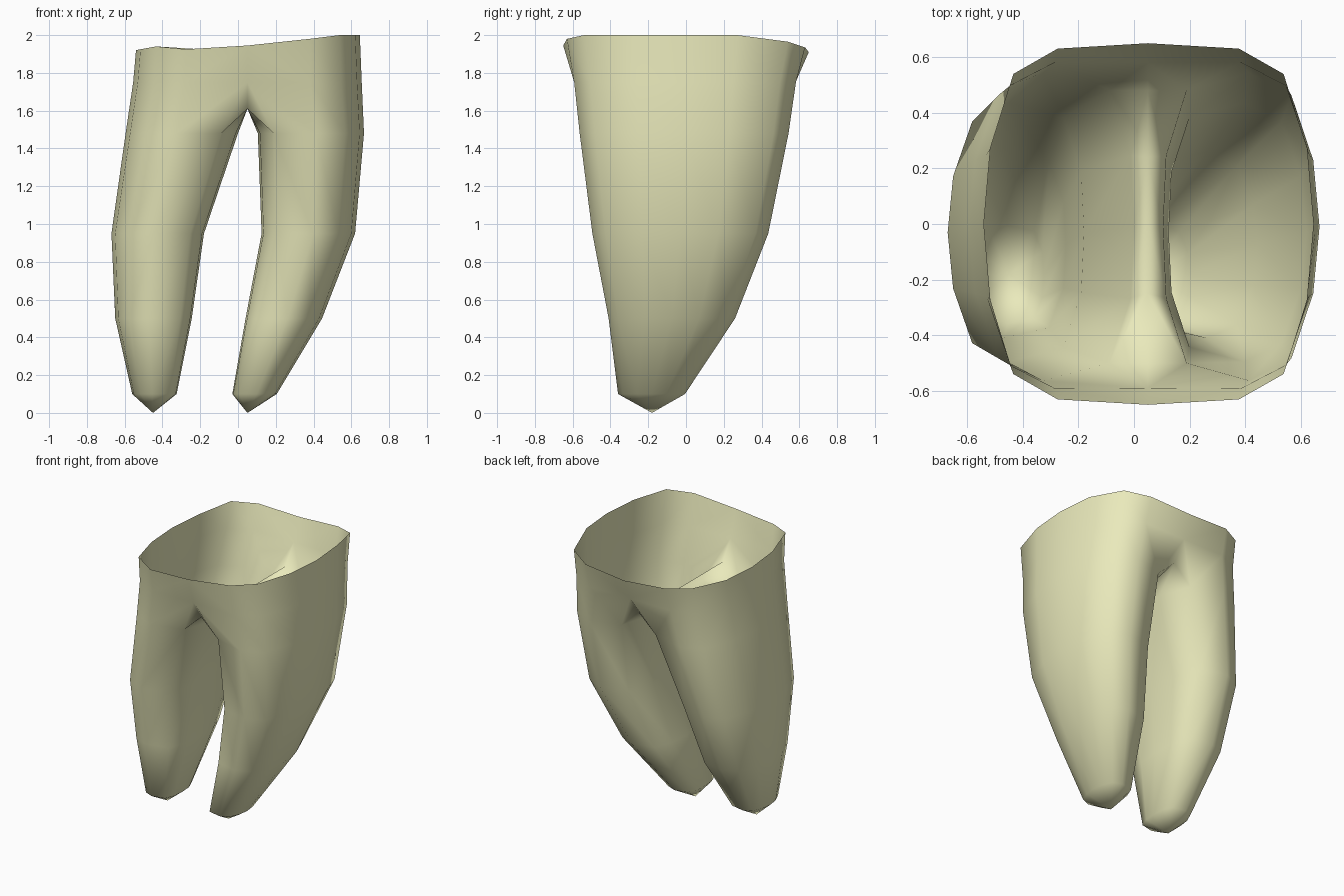
import bpy, bmesh

if "Cube" in bpy.data.objects:
    bpy.data.objects.remove(bpy.data.objects["Cube"])

# Section template, front to back: u = 0 inner .. 1 outer, v = -1 front .. 1 back
OUTER = [(.55, -.97), (.82, -.83), (.96, -.42), (1, 0), (.96, .42), (.82, .83), (.55, .97)]
INNER = [(.15, .86), (.02, .45), (0, 0), (.02, -.45), (.15, -.86)]

bm = bmesh.new()


def ring(template, z, xi, xo, yf, yb):
    """One section row; z is a height or a list of heights."""
    zs = z if isinstance(z, list) else [z] * len(template)
    return [bm.verts.new((xi + (xo - xi) * u, (yf + yb) / 2 + v * (yb - yf) / 2, h))
            for (u, v), h in zip(template, zs)]


def bridge(a, b, closed=False):
    n = len(a)
    for i in range(n if closed else n - 1):
        j = (i + 1) % n
        bm.faces.new((a[i], a[j], b[j], b[i]))


# Shared centre line: rim, collar and the saddle between the legs
rim_f, rim_b = bm.verts.new((.05, -.65, 1.945)), bm.verts.new((.05, .65, 1.91))
col_f, col_b = bm.verts.new((.05, -.59, 1.75)), bm.verts.new((.05, .58, 1.75))
saddle = [bm.verts.new((.05, y, 1.61)) for y in (.48, .24, 0, -.25, -.5)]


def leg(rim_z, x_rim, x_collar, rows, tip):
    rim = [rim_f] + ring(OUTER, rim_z, .05, x_rim, -.65, .65) + [rim_b]
    collar = [col_f] + ring(OUTER, 1.75, .05, x_collar, -.61, .6) + [col_b]
    bridge(rim, collar)
    rings = [ring(OUTER + INNER, *r) for r in rows]
    top = rings[0]
    # Collar to leg top, then the underside of the saddle
    bridge(collar, [top[11]] + top[:8])
    bridge(saddle, top[7:])
    bm.faces.new((col_f, top[11], saddle[4]))
    bm.faces.new((col_b, top[7], saddle[0]))
    for a, b in zip(rings, rings[1:]):
        bridge(a, b, True)
    # Blunt pointed end
    t = bm.verts.new(tip)
    for i in range(12):
        bm.faces.new((rings[-1][i], rings[-1][(i + 1) % 12], t))


leg([1.925, 1.94, 1.925, 1.92, 1.92, 1.94, 1.93], -.54, -.555,
    [(1.48, 0, -.595, -.58, .56), (.95, -.18, -.67, -.51, .45),
     (.5, -.245, -.65, -.42, .27), (.1, -.325, -.56, -.365, 0)], (-.45, -.18, 0))
leg([1.98, 2, 2, 2, 2, 1.965, 1.935], .645, .655,
    [(1.48, .105, .667, -.58, .56), (.95, .125, .62, -.51, .45),
     (.5, .04, .445, -.42, .27), (.1, -.03, .205, -.365, 0)], (.05, -.18, 0))

bmesh.ops.recalc_face_normals(bm, faces=bm.faces[:])
for f in bm.faces:
    f.smooth = True

mesh = bpy.data.meshes.new("two_legged_shell")
bm.to_mesh(mesh)
bm.free()
shell = bpy.data.objects.new("two_legged_shell", mesh)
bpy.context.collection.objects.link(shell)

mat = bpy.data.materials.new("pale_yellow")
mat.diffuse_color = (.82, .82, .5, 1)
mat.use_nodes = True
mat.node_tree.nodes["Principled BSDF"].inputs["Base Color"].default_value = mat.diffuse_color
mesh.materials.append(mat)
